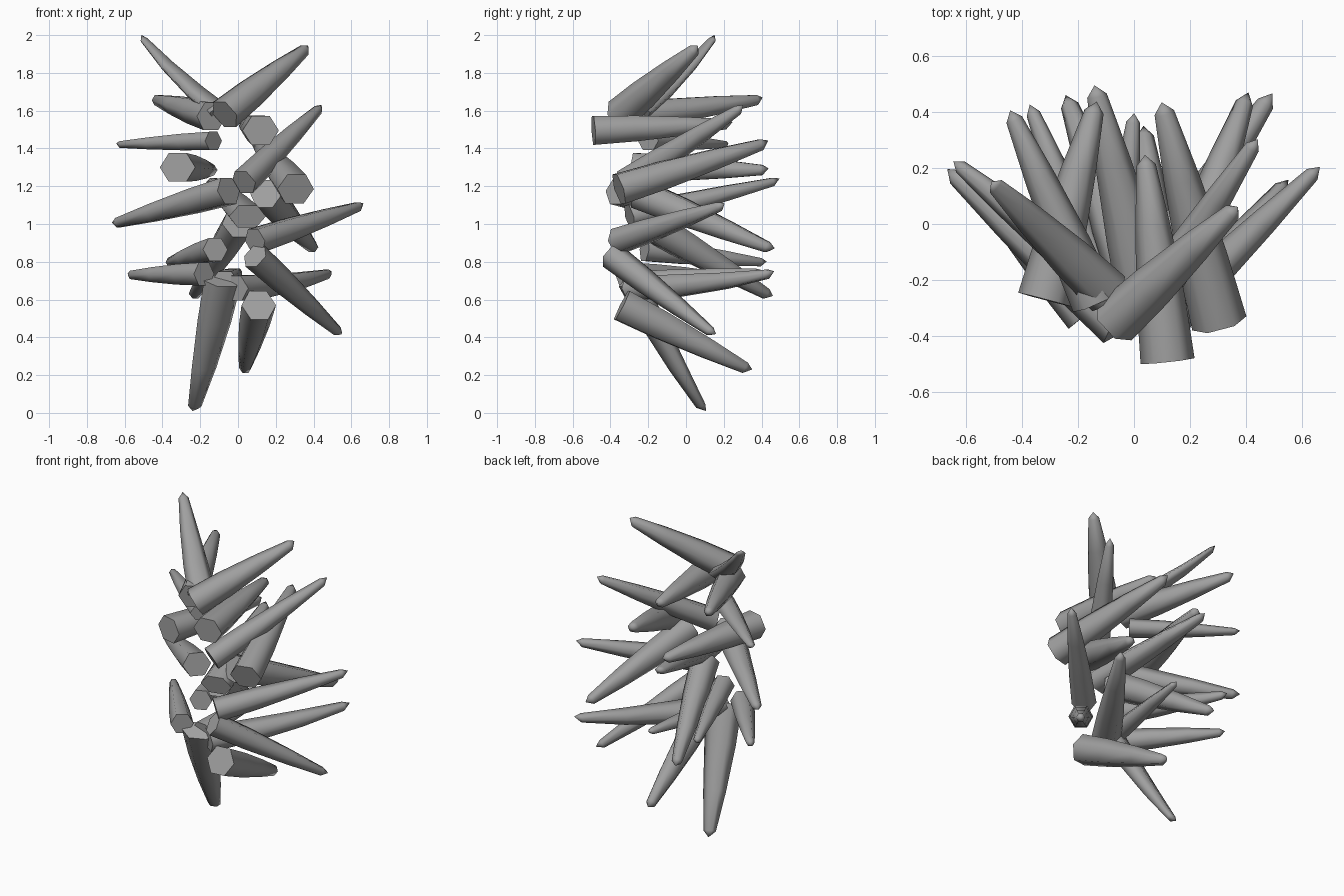
import bpy, bmesh, math
from mathutils import Vector

if "Cube" in bpy.data.objects:
    bpy.data.objects.remove(bpy.data.objects["Cube"], do_unlink=True)

grey = bpy.data.materials.new("stone_grey")
grey.use_nodes = True
colour = (0.35, 0.35, 0.35, 1)
grey.diffuse_color = colour
grey.node_tree.nodes["Principled BSDF"].inputs["Base Color"].default_value = colour

SIDES = 6
# fraction of length, fraction of base radius
PROFILE = [(0, 1.0), (0.3, 0.9), (0.65, 0.65), (0.95, 0.36)]


def spike(name, base, tip, radius, flat=1.0, bend=0.0):
    """Tapered six-sided spike with a flat base and a short point."""
    base, tip = Vector(base), Vector(tip)
    axis = (tip - base) * 1.01
    d = axis.normalized()
    side = d.cross(Vector((0, 0, 1))).normalized()
    up = side.cross(d)
    bm = bmesh.new()
    rings = []
    for t, r in PROFILE:
        c = base + axis * t + up * bend * math.sin(math.pi * t)
        ring = []
        for i in range(SIDES):
            a = math.tau * i / SIDES
            offset = side * math.cos(a) + up * math.sin(a) * flat
            ring.append(bm.verts.new(c + offset * radius * r))
        rings.append(ring)
    point = bm.verts.new(base + axis + up * radius * 0.1)
    bm.faces.new(rings[0])
    for lo, hi in zip(rings, rings[1:]):
        for i in range(SIDES):
            j = (i + 1) % SIDES
            bm.faces.new((lo[i], lo[j], hi[j], hi[i])).smooth = True
    for i in range(SIDES):
        bm.faces.new((rings[-1][i], rings[-1][(i + 1) % SIDES], point)).smooth = True
    bmesh.ops.recalc_face_normals(bm, faces=bm.faces)
    mesh = bpy.data.meshes.new(name)
    bm.to_mesh(mesh)
    bm.free()
    mesh.materials.append(grey)
    bpy.context.collection.objects.link(bpy.data.objects.new(name, mesh))


# Top cluster
spike("top_right_spike", (-0.09, -0.25, 1.59), (-0.51, 0.15, 1.99), 0.085, 0.5, -0.02)
spike("top_left_spike", (-0.07, -0.35, 1.58), (0.37, 0.06, 1.935), 0.09)
spike("upper_right_back_spike", (-0.14, -0.28, 1.57), (-0.44, 0.40, 1.66), 0.085)
spike("upper_right_side_spike", (-0.13, -0.20, 1.44), (-0.64, 0.22, 1.42), 0.07, 0.8)
spike("upper_front_spike", (0.12, -0.49, 1.495), (0.04, 0.24, 1.53), 0.097, 0.9)

# Middle cluster
spike("middle_right_back_spike", (-0.32, -0.27, 1.30), (-0.135, 0.43, 1.285), 0.097, 0.9)
spike("middle_left_rising_spike", (0.03, -0.32, 1.22), (0.44, 0.30, 1.62), 0.075)
spike("middle_left_back_spike", (0.305, -0.355, 1.185), (0.10, 0.43, 1.43), 0.1, 0.93)
spike("middle_right_side_spike", (-0.05, -0.36, 1.175), (-0.66, 0.19, 1.00), 0.088, 0.93)
spike("middle_left_falling_spike", (0.15, -0.25, 1.16), (0.405, 0.46, 0.865), 0.09)
spike("middle_back_spike", (0.05, -0.30, 1.04), (-0.14, 0.49, 1.23), 0.1, 0.7)
spike("middle_falling_spike", (0.0, -0.20, 1.0), (-0.24, 0.45, 0.615), 0.09)

# Lower cluster
spike("lower_left_rising_spike", (0.09, -0.36, 0.91), (0.66, 0.20, 1.10), 0.075)
spike("lower_left_falling_spike", (0.09, -0.39, 0.83), (0.545, 0.15, 0.415), 0.075)
spike("lower_right_back_spike", (-0.12, -0.22, 0.865), (-0.37, 0.42, 0.795), 0.07)
spike("lower_right_side_spike", (-0.18, -0.33, 0.735), (-0.58, 0.15, 0.73), 0.07)
spike("lower_left_back_spike", (-0.02, -0.29, 0.66), (0.49, 0.46, 0.74), 0.09, 0.85, -0.015)
spike("lower_back_spike", (-0.07, -0.28, 0.70), (0.0, 0.39, 0.75), 0.07, 0.8)
spike("bottom_front_spike", (0.11, -0.34, 0.57), (0.035, 0.34, 0.225), 0.092, 1.05)
spike("bottom_falling_spike", (-0.08, -0.29, 0.70), (-0.235, 0.095, 0.01), 0.108, 0.62, -0.01)
